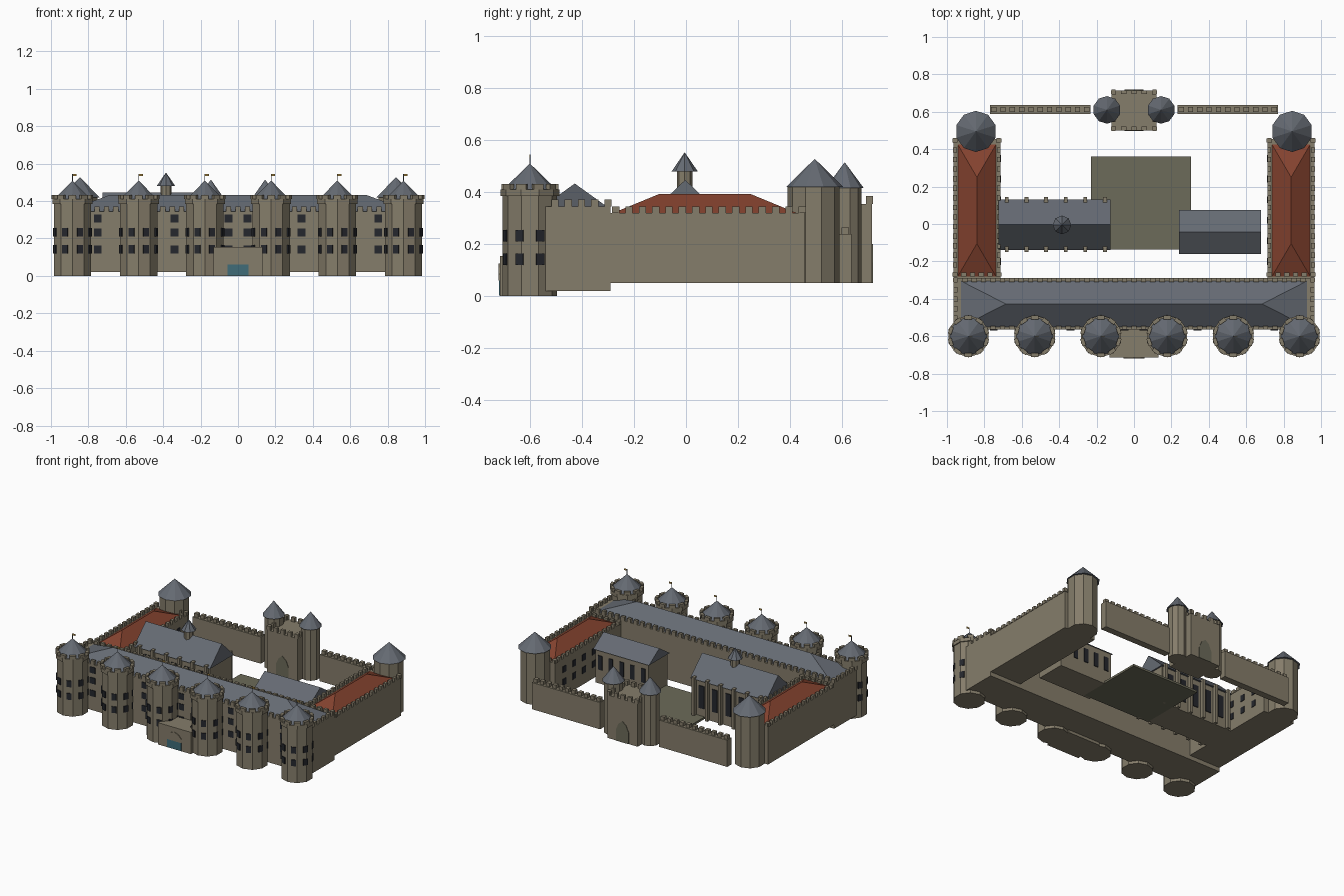
import bpy, bmesh
from math import sin, cos, pi, radians
from mathutils import Matrix, Vector

if "Cube" in bpy.data.objects:
    bpy.data.objects.remove(bpy.data.objects["Cube"])


def mat(name, r, g, b):
    m = bpy.data.materials.new(name)
    m.diffuse_color = (r, g, b, 1)
    m.use_nodes = True
    m.node_tree.nodes["Principled BSDF"].inputs["Base Color"].default_value = m.diffuse_color
    return m


STONE = mat("stone", .235, .205, .145)
SLATE = mat("slate", .13, .145, .17)
RED = mat("red_tile", .23, .055, .028)
DARK = mat("window_dark", .018, .02, .026)
TEAL = mat("teal_door", .05, .15, .19)
COURT = mat("court_paving", .15, .145, .10)
GOLD = mat("gold", .45, .28, .06)


def box(bm, x0, x1, y0, y1, z0, z1, M=Matrix()):
    c = Vector(((x0 + x1) / 2, (y0 + y1) / 2, (z0 + z1) / 2))
    s = Matrix.Diagonal((x1 - x0, y1 - y0, z1 - z0, 1))
    bmesh.ops.create_cube(bm, size=1, matrix=M @ Matrix.Translation(c) @ s)


def cyl(bm, x, y, z0, z1, r0, r1=None, n=10):
    r1 = r0 if r1 is None else r1
    bmesh.ops.create_cone(bm, cap_ends=True, segments=n, radius1=r0, radius2=r1,
                          depth=z1 - z0, matrix=Matrix.Translation((x, y, (z0 + z1) / 2)))


def roof(bm, x0, x1, y0, y1, z0, z1, hip=0, along_x=True):
    # ridged roof: hip = inset of the ridge ends (0 gives a gable)
    xm, ym = (x0 + x1) / 2, (y0 + y1) / 2
    ends = [(x0 + hip, ym), (x1 - hip, ym)] if along_x else [(xm, y0 + hip), (xm, y1 - hip)]
    pts = [(x0, y0, z0), (x1, y0, z0), (x1, y1, z0), (x0, y1, z0)] + [(*e, z1) for e in ends]
    bmesh.ops.convex_hull(bm, input=[bm.verts.new(p) for p in pts])


def arch(bm, x, y0, y1, z0, w, spring, top):
    # pointed arch panel, extruded along y
    prof = [(-w, z0), (w, z0), (w, spring), (w * .6, spring + (top - spring) * .65), (0, top),
            (-w * .6, spring + (top - spring) * .65), (-w, spring)]
    vs = [bm.verts.new((x + a, y, z)) for y in (y0, y1) for a, z in prof]
    bmesh.ops.convex_hull(bm, input=vs)


def merlons(bm, x0, x1, y0, y1, z0, z1, t=.02, step=.05):
    # teeth along a straight strip from (x0,y0) to (x1,y1)
    d = Vector((x1 - x0, y1 - y0))
    n = max(1, round(d.length / step))
    for i in range(n + 1):
        x, y = x0 + d.x * i / n, y0 + d.y * i / n
        w = step * .28
        a, b = (w, t / 2) if abs(d.x) > abs(d.y) else (t / 2, w)
        box(bm, x - a, x + a, y - b, y + b, z0, z1)


def merlon_rect(bm, x0, x1, y0, y1, z0, z1, t=.02):
    for a in ((x0, x1, y0, y0), (x0, x1, y1, y1), (x0, x0, y0, y1), (x1, x1, y0, y1)):
        merlons(bm, *a, z0, z1, t)


def add(name, material, fn):
    bm = bmesh.new()
    fn(bm)
    bmesh.ops.recalc_face_normals(bm, faces=bm.faces)
    me = bpy.data.meshes.new(name)
    bm.to_mesh(me)
    bm.free()
    me.materials.append(material)
    ob = bpy.data.objects.new(name, me)
    bpy.context.collection.objects.link(ob)


# Front towers with battlements, cone roofs, windows and flags
TY = -.6
for i in range(6):
    tx = -.885 + i * .354

    def body(bm):
        cyl(bm, tx, TY, 0, .39, .105)
        cyl(bm, tx, TY, .385, .41, .113)
        for k in range(10):
            M = Matrix.Translation((tx, TY, 0)) @ Matrix.Rotation(k * pi / 5 + pi / 10, 4, 'Z')
            box(bm, .09, .11, -.02, .02, .41, .432, M)

    def panes(bm):
        for k in range(8):
            M = Matrix.Translation((tx, TY, 0)) @ Matrix.Rotation(k * pi / 4 + pi / 8, 4, 'Z')
            for z in (.12, .21):
                box(bm, .085, .106, -.016, .016, z, z + .045, M)

    add(f"front_tower_{i}", STONE, body)
    add(f"front_tower_windows_{i}", DARK, panes)
    add(f"front_tower_roof_{i}", SLATE, lambda bm: cyl(bm, tx, TY, .41, .51, .103, 0))
    add(f"flag_pole_{i}", SLATE, lambda bm: cyl(bm, tx, TY, .50, .545, .002, n=6))
    add(f"flag_{i}", GOLD, lambda bm: box(bm, tx, tx + .022, TY - .001, TY + .001, .533, .545))


# Front range
def front_range(bm):
    box(bm, -.965, .965, -.565, -.29, .02, .345)
    merlon_rect(bm, -.955, .955, -.555, -.3, .345, .372)


def front_windows(bm):
    for x in (-.75, -.34, -.05, .05, .34, .75):
        for z in (.12, .21, .285):
            box(bm, x - .021, x + .021, -.569, -.55, z, z + .043)


add("front_range", STONE, front_range)
add("front_range_windows", DARK, front_windows)
add("front_range_roof", SLATE, lambda bm: roof(bm, -.925, .925, -.55, -.305, .345, .433, .24))


# Front gatehouse
def porch(bm):
    box(bm, -.13, .13, -.715, -.5, 0, .155)
    arch(bm, 0, -.72, -.70, .06, .057, .085, .125)


add("front_gatehouse", STONE, porch)
add("front_gate_door", TEAL, lambda bm: box(bm, -.055, .055, -.719, -.70, .003, .06))

# Side ranges and rear corner towers, mirrored
for s, side in ((-1, "left"), (1, "right")):
    xa, xb = sorted((s * .965, s * .715))

    def side_range(bm):
        box(bm, xa, xb, -.3, .455, .05, .32)
        merlon_rect(bm, xa + .008, xb - .008, -.27, .447, .32, .345)

    def side_windows(bm):
        for k in range(6):
            for z in (.13, .22):
                y = -.2 + k * .11
                box(bm, *sorted((s * .72, s * .711)), y - .018, y + .018, z, z + .045)

    def rear_tower(bm):
        cyl(bm, s * .845, .49, .05, .42, .1)

    add(f"{side}_range", STONE, side_range)
    add(f"{side}_range_windows", DARK, side_windows)
    add(f"{side}_range_roof", RED,
        lambda bm: roof(bm, xa + .02, xb - .02, -.285, .43, .318, .392, .18, False))
    add(f"{side}_rear_tower", STONE, rear_tower)
    add(f"{side}_rear_tower_roof", SLATE, lambda bm: cyl(bm, s * .845, .495, .42, .528, .11, 0))

    # Rear curtain wall
    def curtain(bm):
        a, b = sorted((s * .77, s * .232))
        box(bm, a, b, .588, .636, .05, .24)
        merlons(bm, a + .02, b - .02, .612, .612, .24, .265, .028)

    add(f"{side}_rear_wall", STONE, curtain)
    add(f"{side}_gate_tower", STONE, lambda bm: cyl(bm, s * .145, .61, .05, .42, .064))
    add(f"{side}_gate_tower_roof", SLATE, lambda bm: cyl(bm, s * .145, .61, .415, .515, .074, 0))


# Rear gatehouse
def rear_gate(bm):
    box(bm, -.12, .12, .5, .715, .05, .355)
    merlon_rect(bm, -.11, .11, .51, .705, .355, .385)


add("rear_gatehouse", STONE, rear_gate)
add("rear_gate_arches", COURT, lambda bm: [arch(bm, 0, a, b, .05, .05, .13, .2)
                                           for a, b in ((.71, .718), (.497, .505))])

# Courtyard paving
add("courtyard", COURT, lambda bm: box(bm, -.23, .305, -.135, .36, .05, .065))


# Great hall with buttresses, tall windows and a cupola
def hall(bm):
    box(bm, -.715, -.135, -.125, .12, .05, .32)
    for k in range(6):
        x = -.68 + k * .105
        for y in (-.135, .13):
            box(bm, x - .01, x + .01, y - .015, y + .015, .05, .335)


def hall_windows(bm):
    for k in range(5):
        x = -.628 + k * .105
        for y in (-.126, .121):
            box(bm, x - .02, x + .02, y - .004, y + .004, .12, .28)


add("great_hall", STONE, hall)
add("great_hall_windows", DARK, hall_windows)
add("great_hall_roof", SLATE, lambda bm: roof(bm, -.725, -.125, -.138, .132, .318, .447))
add("cupola", STONE, lambda bm: cyl(bm, -.385, -.005, .40, .485, .03, n=8))
add("cupola_roof", SLATE, lambda bm: cyl(bm, -.385, -.005, .48, .553, .05, 0, n=8))


# Chapel block on the right of the court
def chapel_windows(bm):
    for k in range(5):
        x = .29 + k * .085
        for y in (-.151, .066):
            box(bm, x - .016, x + .016, y - .004, y + .004, .15, .25)


add("chapel", STONE, lambda bm: box(bm, .25, .67, -.15, .065, .05, .29))
add("chapel_windows", DARK, chapel_windows)
add("chapel_roof", SLATE, lambda bm: roof(bm, .24, .68, -.16, .075, .288, .366))
